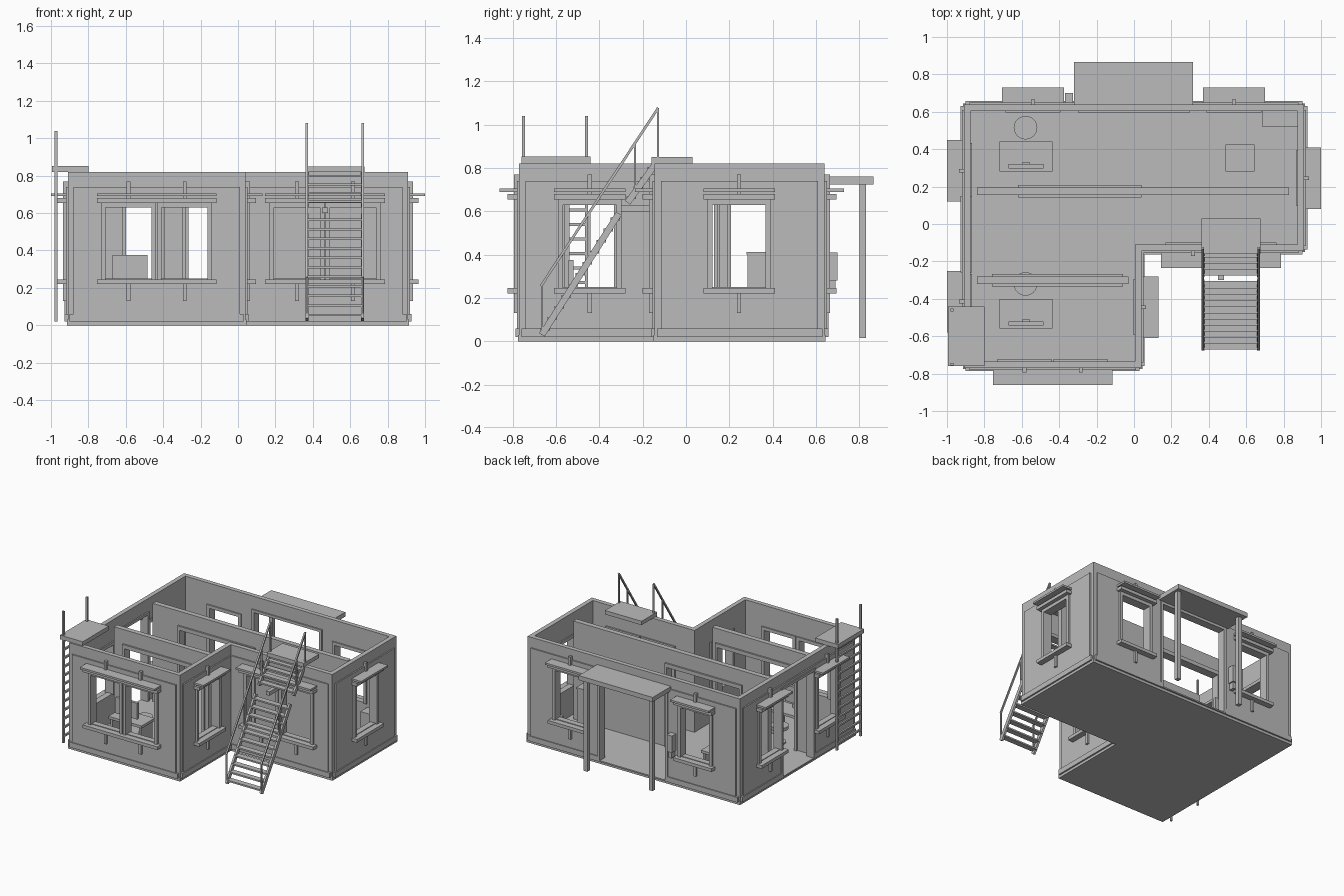
import bpy, bmesh, math
from mathutils import Vector

cube = bpy.data.objects.get("Cube")
if cube:
    bpy.data.objects.remove(cube, do_unlink=True)

grey = bpy.data.materials.new("plain grey")
grey.use_nodes = True
COLOUR = (0.5, 0.5, 0.5, 1)
grey.diffuse_color = COLOUR
grey.node_tree.nodes["Principled BSDF"].inputs["Base Color"].default_value = COLOUR

X, Y, Z = Vector((1, 0, 0)), Vector((0, 1, 0)), Vector((0, 0, 1))


class Part:
    """Collects boxes, bars and discs into one named object."""

    def __init__(self, name):
        self.name, self.bm = name, bmesh.new()

    def frame_box(self, o, a, b, c):
        v = [self.bm.verts.new(o + a * i + b * j + c * k)
             for i in (0, 1) for j in (0, 1) for k in (0, 1)]
        for q in ("0132", "4576", "0451", "2376", "0264", "1375"):
            self.bm.faces.new([v[int(n)] for n in q])

    def box(self, x0, x1, y0, y1, z0, z1):
        self.frame_box(Vector((x0, y0, z0)), X * (x1 - x0), Y * (y1 - y0), Z * (z1 - z0))

    def bar(self, p, q, wide, deep):
        # bar in a plane of constant x, between two points
        p, q = Vector(p), Vector(q)
        d = q - p
        n = d.cross(X).normalized()
        self.frame_box(p - X * wide / 2 - n * deep / 2, X * wide, n * deep, d)

    def disc(self, x, y, z0, z1, r, sides=24):
        ring = [self.bm.verts.new((x + r * math.cos(t * math.tau / sides),
                                   y + r * math.sin(t * math.tau / sides), z0))
                for t in range(sides)]
        f = self.bm.faces.new(ring)
        top = bmesh.ops.extrude_face_region(self.bm, geom=[f])["geom"]
        bmesh.ops.translate(self.bm, vec=Z * (z1 - z0),
                            verts=[v for v in top if isinstance(v, bmesh.types.BMVert)])

    def done(self):
        bmesh.ops.recalc_face_normals(self.bm, faces=self.bm.faces)
        me = bpy.data.meshes.new(self.name)
        self.bm.to_mesh(me)
        self.bm.free()
        me.materials.append(grey)
        ob = bpy.data.objects.new(self.name, me)
        bpy.context.scene.collection.objects.link(ob)
        return ob


SILL, HEAD, TOP, FLOOR = 0.25, 0.63, 0.82, 0.03


def side_box(part, axis, plane, u0, u1, d0, d1, z0, z1):
    """Box on a wall: u runs along it, d runs outward from its plane."""
    s = 1 if axis[0] == "+" else -1
    a, b = sorted((plane + s * d0, plane + s * d1))
    if axis[1] == "x":
        part.box(a, b, u0, u1, z0, z1)
    else:
        part.box(u0, u1, a, b, z0, z1)


def pierced(part, axis, plane, u0, u1, d0, d1, z0, z1, holes):
    """Wall slab with rectangular holes (u0, u1, z0, z1)."""
    u = u0
    for h0, h1, b, t in sorted(holes):
        side_box(part, axis, plane, u, h0, d0, d1, z0, z1)
        if b > z0:
            side_box(part, axis, plane, h0, h1, d0, d1, z0, b)
        if t < z1:
            side_box(part, axis, plane, h0, h1, d0, d1, t, z1)
        u = h1
    side_box(part, axis, plane, u, u1, d0, d1, z0, z1)


def window(name, axis, plane, c, double):
    p = Part(name)
    put = lambda *a: side_box(p, axis, plane, *a)
    units = (c - 0.15, c + 0.15) if double else (c,)
    half = 0.32 if double else 0.165
    put(c - half, c + half, 0, 0.09, 0.69, 0.705)               # rain board
    put(c - half, c + half, 0, 0.055, 0.655, 0.68)              # lintel
    put(c - half, c + half, 0, 0.055, 0.22, 0.245)              # sill
    for m in units:
        put(m - 0.01, m + 0.01, 0, 0.025, 0.13, 0.22)           # brackets
        put(m - 0.01, m + 0.01, 0, 0.025, 0.68, 0.77)
        for e in (-0.135, 0.135):                               # jambs
            put(m + e - 0.012, m + e + 0.012, -0.045, 0.025, 0.245, 0.655)
        put(m - 0.125, m + 0.125, -0.045, 0.025, HEAD, 0.655)
    p.done()


# outer walls: name, axis, plane, span, panel insets, windows, double, door
SIDES = [
    ("front_wall", "-y", -0.77, -0.91, 0.04, 0.03, 0.03, [-0.435], True, None),
    ("wing_front_wall", "-y", -0.145, 0.005, 0.91, 0.035, 0.03, [0.465], True, None),
    ("back_wall", "+y", 0.64, -0.91, 0.91, 0.03, 0.03, [-0.54, 0.535], False, (-0.28, 0.28)),
    ("right_side_wall", "-x", -0.91, -0.77, 0.64, 0.03, 0.03, [-0.415, 0.285], False, (-0.24, 0.13)),
    ("left_side_wall", "+x", 0.91, -0.145, 0.64, 0.03, 0.03, [0.245], False, None),
    ("notch_wall", "+x", 0.04, -0.77, -0.11, 0.03, 0.035, [-0.445], False, None),
]
for name, axis, plane, u0, u1, e0, e1, wins, double, door in SIDES:
    holes = []
    for c in wins:
        for m in ((c - 0.15, c + 0.15) if double else (c,)):
            holes.append((m - 0.125, m + 0.125, SILL, HEAD))
    if door:
        holes.append((*door, FLOOR, 0.7))
    w = Part(name)
    pierced(w, axis, plane, u0, u1, -0.035, 0, 0.02, TOP, holes)
    pierced(w, axis, plane, u0 + e0, u1 - e1, 0, 0.01, 0.06, 0.74, holes)
    base_holes = [(*door, FLOOR, 0.06)] if door else []
    pierced(w, axis, plane, u0 + e0 / 3, u1 - e1 / 3, 0, 0.017, 0.02, 0.06, base_holes)
    w.done()
    for i, c in enumerate(wins):
        window(f"{name}_window_{i + 1}", axis, plane, c, double)
    if door:
        f = Part(name + "_door_frame")
        for a, b in ((door[0] - 0.02, door[0]), (door[1], door[1] + 0.02)):
            side_box(f, axis, plane, a, b, -0.045, 0.018, FLOOR, 0.72)
        side_box(f, axis, plane, door[0], door[1], -0.045, 0.018, 0.7, 0.72)
        f.done()

# floor slab in an L shape
slab = Part("floor_slab")
outline = [(-0.915, -0.775), (0.045, -0.775), (0.045, -0.15),
           (0.915, -0.15), (0.915, 0.645), (-0.915, 0.645)]
face = slab.bm.faces.new([slab.bm.verts.new((x, y, 0)) for x, y in outline])
ext = bmesh.ops.extrude_face_region(slab.bm, geom=[face])["geom"]
bmesh.ops.translate(slab.bm, vec=Z * FLOOR,
                    verts=[v for v in ext if isinstance(v, bmesh.types.BMVert)])
slab.done()

# partitions with a wide framed opening
for name, y, x0, x1, h0, h1 in (("rear_partition", 0.175, -0.84, 0.83, -0.62, 0.04),
                                ("front_partition", -0.3, -0.84, -0.03, -0.76, -0.06)):
    p = Part(name)
    pierced(p, "+y", y, x0, x1, -0.02, 0.02, FLOOR, 0.79, [(h0, h1, FLOOR, 0.68)])
    for a, b in ((h0, h0 + 0.02), (h1 - 0.02, h1)):
        p.box(a, b, y - 0.033, y + 0.033, FLOOR, 0.68)
    p.box(h0, h1, y - 0.033, y + 0.033, 0.65, 0.68)
    p.done()

# back porch
porch = Part("porch_canopy")
porch.box(-0.32, 0.315, 0.64, 0.865, 0.725, 0.76)
for x in (-0.28, 0.28):
    porch.box(x - 0.016, x + 0.016, 0.8, 0.832, 0.015, 0.725)
porch.done()
box = Part("wall_box")
box.box(-0.37, -0.325, 0.64, 0.7, 0.28, 0.41)
box.box(-0.36, -0.335, 0.64, 0.69, 0.23, 0.28)
box.done()

# front stair in two flights with handrails
stair = Part("front_stair")
FOOT, LOWER, UPPER, LAND = (-0.665, 0.03), (-0.31, 0.59), (-0.27, 0.64), (-0.14, 0.82)
for (ya, za), (yb, zb), n in ((FOOT, LOWER, 11), (UPPER, LAND, 4)):
    for x in (0.37, 0.665):
        stair.bar((x, ya, za), (x, yb, zb), 0.016, 0.03)
    for i in range(n):
        t = (i + 0.5) / n
        y, z = ya + (yb - ya) * t, za + (zb - za) * t
        stair.box(0.37, 0.665, y - 0.022, y + 0.022, z - 0.006, z + 0.006)
stair.box(0.36, 0.675, -0.16, 0.03, 0.82, 0.85)
stair.done()
rail = Part("stair_handrails")
for x in (0.368, 0.667):
    rail.bar((x, -0.67, 0.255), (x, -0.128, 1.078), 0.012, 0.012)
    for y, z0 in ((-0.665, 0.03), (-0.445, 0.37), (-0.235, 0.68), (-0.13, 0.82)):
        rail.box(x - 0.005, x + 0.005, y - 0.005, y + 0.005, z0, 0.262 + 1.518 * (y + 0.665))
rail.done()
lamp = Part("wall_lamp")
lamp.box(0.45, 0.48, -0.3, -0.15, 0.6, 0.63)
lamp.done()

# side ladder with its landing
ladder = Part("side_ladder")
for y in (-0.75, -0.46):
    ladder.box(-0.98, -0.966, y - 0.007, y + 0.007, 0.02, 1.04)
for i in range(12):
    z = 0.07 + i * 0.067
    ladder.box(-0.98, -0.966, -0.75, -0.46, z - 0.007, z + 0.007)
ladder.box(-0.995, -0.8, -0.76, -0.44, 0.82, 0.852)
ladder.done()

# desks, screens and stools
for name, y, stool_y in (("rear", 0.36, 0.515), ("front", -0.48, -0.32)):
    d = Part(name + "_desk")
    d.box(-0.72, -0.435, y - 0.08, y + 0.08, 0.2, 0.22)
    for x in (-0.71, -0.465):
        d.box(x, x + 0.02, y - 0.07, y + 0.07, FLOOR, 0.2)
    d.done()
    s = Part(name + "_screen")
    s.box(-0.67, -0.485, y - 0.062, y - 0.04, 0.25, 0.375)
    s.box(-0.6, -0.555, y - 0.06, y - 0.03, 0.22, 0.25)
    s.done()
    c = Part(name + "_stool")
    c.disc(-0.58, stool_y, 0.14, 0.165, 0.063)
    c.disc(-0.58, stool_y, FLOOR, 0.14, 0.012, 12)
    c.disc(-0.58, stool_y, FLOOR, 0.04, 0.045)
    c.done()

# storage in the wing
cab = Part("cabinet")
cab.box(0.495, 0.64, 0.285, 0.42, FLOOR, 0.4)
cab.box(0.49, 0.645, 0.28, 0.425, 0.4, 0.412)
cab.done()
shelf = Part("corner_counter")
shelf.box(0.685, 0.875, 0.52, 0.605, FLOOR, 0.22)
shelf.done()
